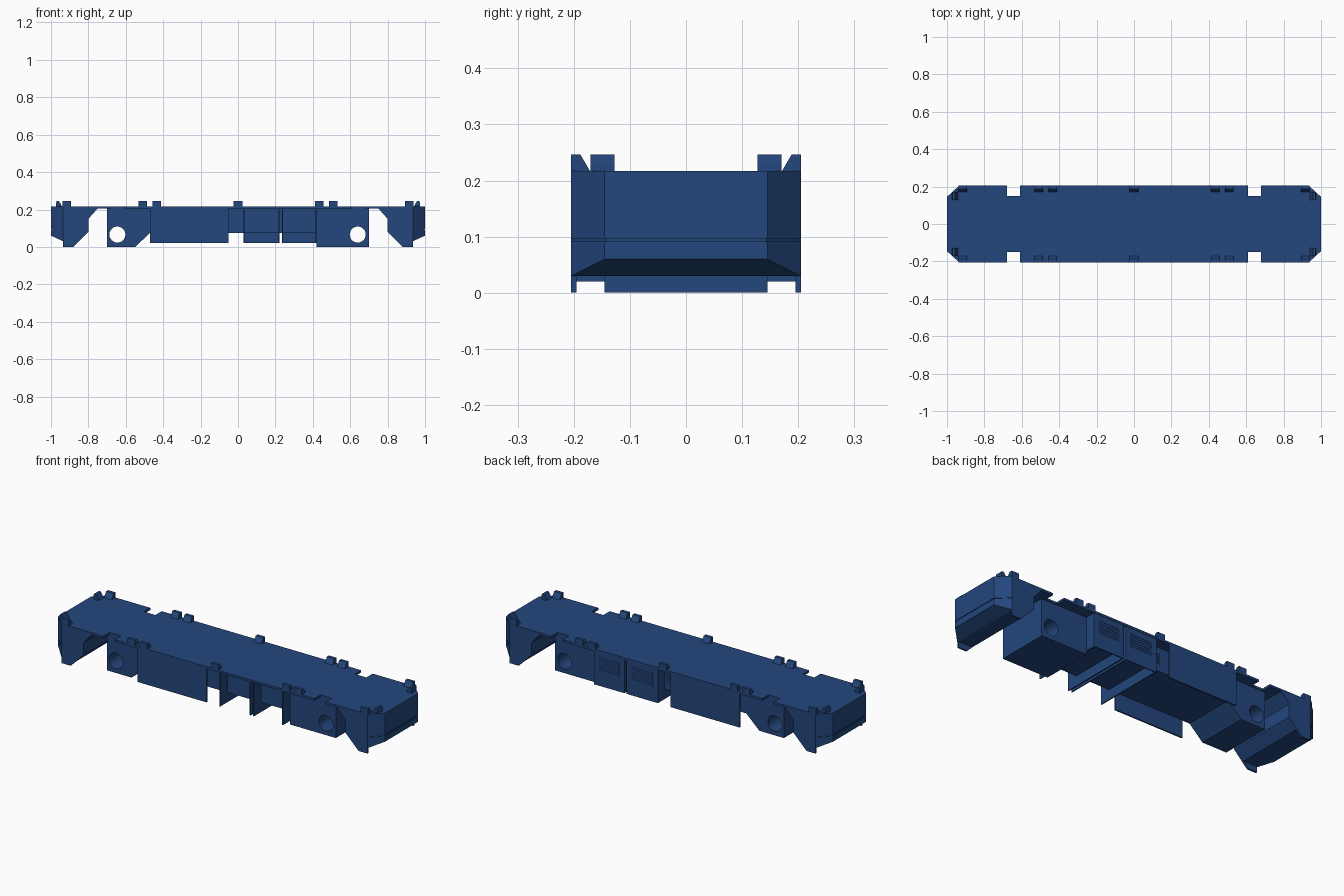
import bpy, bmesh, math
from mathutils import Vector

if "Cube" in bpy.data.objects:
    bpy.data.objects.remove(bpy.data.objects["Cube"])

blue = bpy.data.materials.new("dark_blue")
blue.diffuse_color = (0.017, 0.062, 0.205, 1)
blue.use_nodes = True
blue.node_tree.nodes["Principled BSDF"].inputs["Base Color"].default_value = blue.diffuse_color


def finish(name, bm):
    bmesh.ops.recalc_face_normals(bm, faces=bm.faces)
    me = bpy.data.meshes.new(name)
    bm.to_mesh(me)
    bm.free()
    me.materials.append(blue)
    ob = bpy.data.objects.new(name, me)
    bpy.context.collection.objects.link(ob)
    return ob


def prism(name, pts, axis, a, b):
    """Extrude a 2D outline along an axis: y takes (x, z), x takes (y, z), z takes (x, y)."""
    place = {"x": lambda p: (a, p[0], p[1]),
             "y": lambda p: (p[0], a, p[1]),
             "z": lambda p: (p[0], p[1], a)}[axis]
    bm = bmesh.new()
    face = bm.faces.new([bm.verts.new(place(p)) for p in pts])
    ext = bmesh.ops.extrude_face_region(bm, geom=[face])
    shift = Vector([b - a if axis == c else 0 for c in "xyz"])
    bmesh.ops.translate(bm, vec=shift,
                        verts=[g for g in ext["geom"] if isinstance(g, bmesh.types.BMVert)])
    return finish(name, bm)


def box(name, x0, x1, y0, y1, z0, z1):
    return prism(name, [(x0, y0), (x1, y0), (x1, y1), (x0, y1)], "z", z0, z1)


W, IN, TOP = 0.205, 0.145, 0.217   # half width, inner half width, floor height

# Floor plate with chamfered corners and four edge notches
quarter = [(1, IN), (0.935, W), (0.68, W), (0.68, 0.15), (0.61, 0.15), (0.61, W)]
half = quarter + [(-x, y) for x, y in reversed(quarter)]
prism("floor_plate", half + [(x, -y) for x, y in reversed(half)], "z", 0.205, TOP)

# Central underframe with deep end boxes and a shallow middle
body = prism("underframe", [(-0.70, 0), (-0.55, 0), (-0.47, 0.075), (0.42, 0.075),
                            (0.42, 0), (0.70, 0), (0.70, 0.206), (-0.70, 0.206)], "y", -IN, IN)

# Round axle openings through the end boxes
for x in (-0.645, 0.64):
    ring = [(x + 0.043 * math.cos(i * math.tau / 24), 0.066 + 0.043 * math.sin(i * math.tau / 24))
            for i in range(24)]
    cutter = prism("axle_hole_cutter", ring, "y", -0.3, 0.3)
    cutter.hide_render = True
    cutter.hide_set(True)
    cutter.display_type = 'WIRE'
    mod = body.modifiers.new("axle_hole", 'BOOLEAN')
    mod.operation = 'DIFFERENCE'
    mod.solver = 'EXACT'
    mod.object = cutter

# Long side skirts on both sides
for s in (-1, 1):
    y0, y1 = sorted((s * (W - 0.008), s * W))
    box("long_side_panel", -0.47, -0.05, y0, y1, 0.02, 0.206)

# Cross walls of the equipment bays, open towards the front
for x in (0.03, 0.215, 0.235, 0.414):
    box("bay_cross_wall", x, x + 0.006, -W, W - 0.002, 0.02, 0.206)

# Rear bay covers with louvres
for x0, x1 in ((0.03, 0.221), (0.235, 0.42)):
    box("rear_bay_cover", x0, x1, W - 0.008, W - 0.002, 0.02, 0.206)
    for i in range(6):
        z = 0.105 + i * 0.013
        box("louvre_slat", x0 + 0.03, x1 - 0.03, W - 0.004, W, z, z + 0.007)
for i in range(5):
    z = 0.115 + i * 0.013
    box("small_louvre_slat", -0.04, 0.02, IN - 0.001, IN + 0.003, z, z + 0.007)


def nose_ring(bm, s, z, d=0.0, z_back=None):
    """Chamfered end outline at a height, inset by d; the back may sit lower."""
    zb = z if z_back is None else z_back
    pts = [(0.935, -W + d, zb), (1 - d, -IN + d / 2, z), (1 - d, IN - d / 2, z), (0.935, W - d, zb)]
    return [bm.verts.new((s * x, y, h)) for x, y, h in pts]


def nose(name, s, z0, z1, d=0.0, z_back=None):
    bm = bmesh.new()
    lo, hi = nose_ring(bm, s, z0, d, z_back), nose_ring(bm, s, z1, d)
    bm.faces.new(lo)
    bm.faces.new(hi)
    for i in range(4):
        j = (i + 1) % 4
        bm.faces.new((lo[i], lo[j], hi[j], hi[i]))
    return finish(name, bm)


for s in (-1, 1):
    # Bumper nose: tapered lower part, narrow groove, upper part
    nose("nose_lower", s, 0.06, 0.091, 0, 0.03)
    nose("nose_groove", s, 0.091, 0.097, 0.004)
    nose("nose_upper", s, 0.097, TOP - 0.001)

    # Block between nose and wheel bay
    block = [(0.75, 0.206), (0.80, 0.15), (0.80, 0.08), (0.85, 0.03), (0.935, 0.03), (0.935, 0.206)]
    prism("end_block", [(s * x, z) for x, z in block], "y", -W + 0.009, W - 0.009)

    # Corner skirts reaching down to the ground
    skirt = [(0.75, 0.206), (0.80, 0.15), (0.80, 0.08), (0.88, 0), (0.935, 0), (0.935, 0.206)]
    for t in (-1, 1):
        prism("corner_skirt", [(s * x, z) for x, z in skirt], "y", t * (W - 0.01), t * W)

        # Clips on the end edge
        clip = [(0.973, TOP - 0.002), (0.973, 0.23), (0.970, 0.246), (0.957, 0.246), (0.94, TOP - 0.002)]
        prism("end_clip", [(s * x, z) for x, z in clip], "y", t * 0.127, t * 0.17)

# Clips along both side edges
side = [(W, TOP - 0.002), (W, 0.246), (0.188, 0.246), (0.17, TOP - 0.002)]
for t in (-1, 1):
    for x in (-0.915, -0.51, -0.435, 0, 0.435, 0.51, 0.915):
        prism("side_clip", [(t * y, z) for y, z in side], "x", x - 0.023, x + 0.023)
